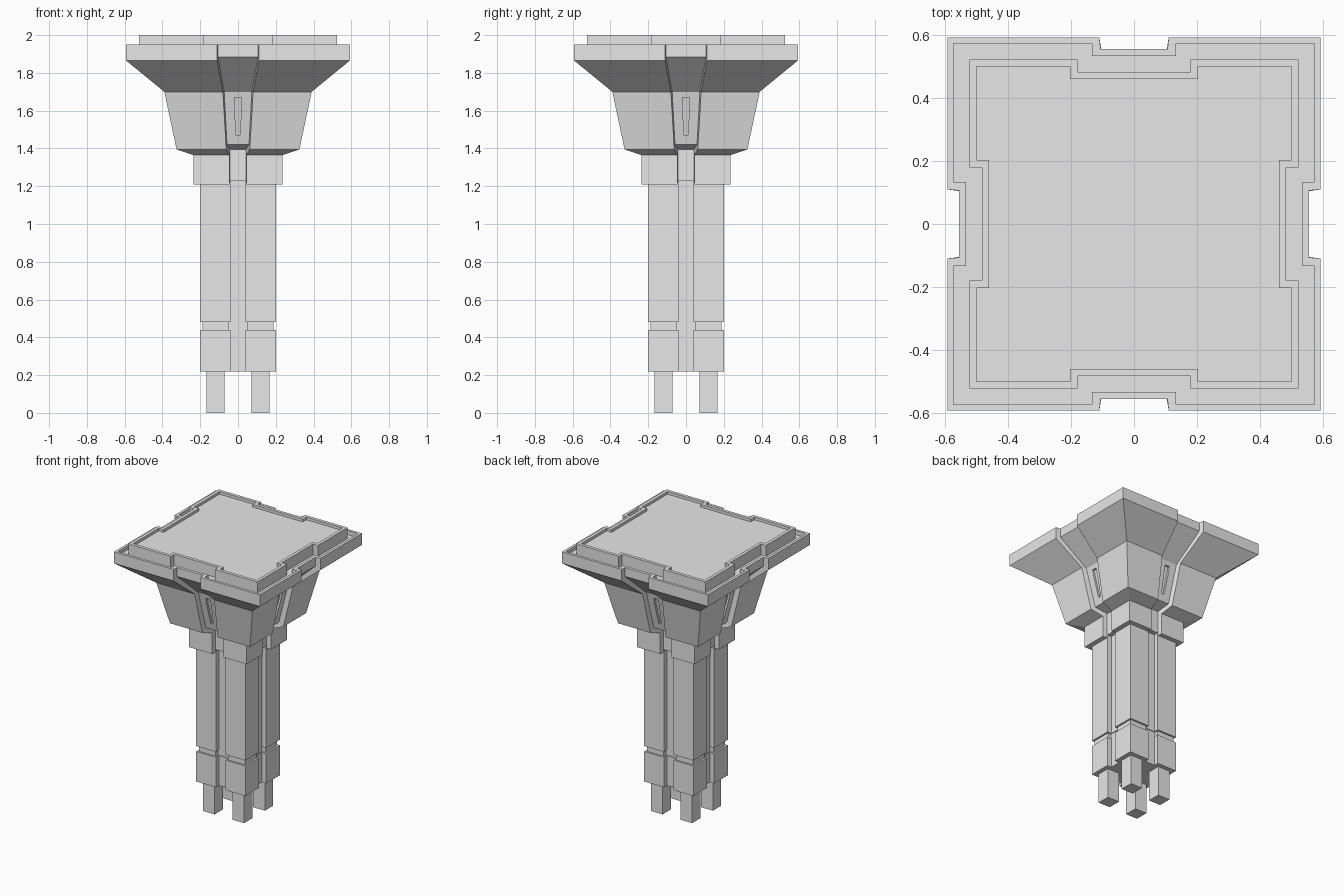
import bpy, bmesh
from mathutils import Matrix, Vector
from math import pi

cube = bpy.data.objects.get("Cube")
if cube:
    bpy.data.objects.remove(cube, do_unlink=True)

# Single plain grey
grey = bpy.data.materials.new("plain grey")
grey.use_nodes = True
colour = (0.8, 0.8, 0.8, 1)
grey.diffuse_color = colour
grey.node_tree.nodes["Principled BSDF"].inputs["Base Color"].default_value = colour


def finish(name, bm):
    bmesh.ops.recalc_face_normals(bm, faces=bm.faces)
    mesh = bpy.data.meshes.new(name)
    bm.to_mesh(mesh)
    bm.free()
    mesh.materials.append(grey)
    obj = bpy.data.objects.new(name, mesh)
    bpy.context.collection.objects.link(obj)
    return obj


def ring(bm, z, half, width, floor_z, depth, floor_width):
    """Square outline with a channel in the middle of every side."""
    side = [(-width, -half, z), (-floor_width, -depth, floor_z),
            (floor_width, -depth, floor_z), (width, -half, z), (half, -half, z)]
    return [bm.verts.new(Matrix.Rotation(i * pi / 2, 3, 'Z') @ Vector(p))
            for i in range(4) for p in side]


def loft(name, rows):
    bm = bmesh.new()
    rings = [ring(bm, *row) for row in rows]
    for low, high in zip(rings, rings[1:]):
        for i in range(len(low)):
            j = (i + 1) % len(low)
            bm.faces.new((low[i], low[j], high[j], high[i]))
    bm.faces.new(rings[0][::-1])
    bm.faces.new(rings[-1])
    return finish(name, bm)


def level(z, half, width, depth):
    return (z, half, width, z, depth, width)


# Column shaft with a recessed band
outer = (0.2, 0.04, 0.165)
band = (0.187, 0.05, 0.16)
loft("column_shaft", [level(0.22, *outer), level(0.44, *outer), level(0.44, *band),
                      level(0.48, *band), level(0.48, *outer), level(1.25, *outer)])

# Collar, flared capital and gutter, with channels (z, half, width, floor z, depth, floor width)
capital = loft("capital", [
    (1.21, 0.19, 0.045, 1.23, 0.16, 0.042),
    (1.21, 0.235, 0.045, 1.23, 0.2, 0.042),
    (1.365, 0.235, 0.045, 1.395, 0.2, 0.042),
    (1.395, 0.325, 0.062, 1.42, 0.29, 0.058),
    (1.70, 0.39, 0.08, 1.70, 0.355, 0.073),
    (1.865, 0.592, 0.11, 1.885, 0.555, 0.106),
    (1.95, 0.592, 0.11, 1.95, 0.555, 0.106),
    level(1.95, 0.573, 0.133, 0.533),
    level(1.92, 0.573, 0.133, 0.533)])

# Raised top panel with a thin lip
loft("top_panel", [level(1.91, 0.523, 0.18, 0.483), level(2.0, 0.523, 0.18, 0.483),
                   level(2.0, 0.5, 0.204, 0.46), level(1.98, 0.5, 0.204, 0.46)])

# Tapered slots cut into the channel floors
bm = bmesh.new()
outline = [(-0.01, 1.47), (0.01, 1.47), (0.018, 1.61),
           (0.018, 1.67), (-0.018, 1.67), (-0.018, 1.61)]
for turn in range(4):
    rot = Matrix.Rotation(turn * pi / 2, 3, 'Z')
    loops = []
    for offset in (0.015, -0.1):
        loops.append([bm.verts.new(rot @ Vector((x, offset - 0.29 - (z - 1.42) * 0.232, z)))
                      for x, z in outline])
    back, front = loops
    bm.faces.new(back)
    bm.faces.new(front[::-1])
    for i in range(len(outline)):
        j = (i + 1) % len(outline)
        bm.faces.new((back[i], back[j], front[j], front[i]))
cutter = finish("slot_cutter", bm)
cutter.hide_render = True
cutter.hide_set(True)
cut = capital.modifiers.new("slots", 'BOOLEAN')
cut.operation = 'DIFFERENCE'
cut.solver = 'EXACT'
cut.object = cutter

# Four square feet
for side, x in (("left", 0.12), ("right", -0.12)):
    for end, y in (("front", -0.12), ("back", 0.12)):
        bm = bmesh.new()
        bmesh.ops.create_cube(bm, size=1, matrix=Matrix.Translation((x, y, 0.12))
                              @ Matrix.Diagonal((0.096, 0.096, 0.24, 1)))
        finish(f"{end}_{side}_foot", bm)
